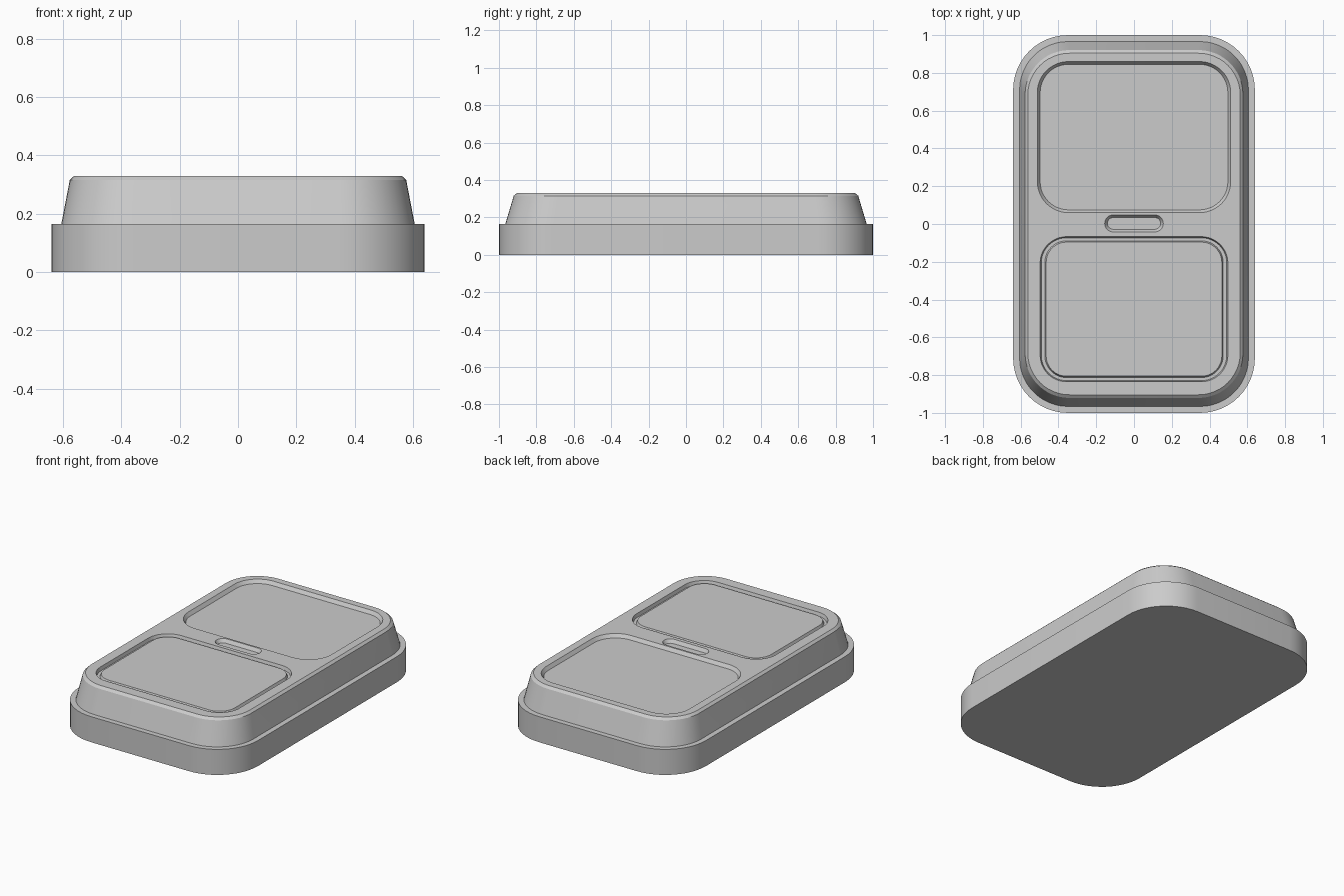
import bpy, bmesh, math

if "Cube" in bpy.data.objects:
    bpy.data.objects.remove(bpy.data.objects["Cube"])

SEG = 12  # segments per rounded corner


def ring(hx, hy, r, z, cx=0.0, cy=0.0):
    """Points of a rounded rectangle at height z."""
    pts = []
    for k, (sx, sy) in enumerate([(1, 1), (-1, 1), (-1, -1), (1, -1)]):
        for i in range(SEG + 1):
            a = math.pi / 2 * (k + i / SEG)
            pts.append((cx + sx * (hx - r) + r * math.cos(a),
                        cy + sy * (hy - r) + r * math.sin(a), z))
    return pts


def loft(name, rings, bottom=True):
    """Skin a stack of rounded rectangles, bottom to top, and cap it."""
    bm = bmesh.new()
    loops = [[bm.verts.new(p) for p in ring(*r)] for r in rings]
    for lo, hi in zip(loops, loops[1:]):
        n = len(lo)
        for i in range(n):
            j = (i + 1) % n
            bm.faces.new((lo[i], lo[j], hi[j], hi[i]))
    bm.faces.new(loops[-1])
    if bottom:
        bm.faces.new(loops[0][::-1])
    bmesh.ops.remove_doubles(bm, verts=bm.verts, dist=1e-5)
    bmesh.ops.recalc_face_normals(bm, faces=bm.faces)
    me = bpy.data.meshes.new(name)
    bm.to_mesh(me)
    bm.free()
    ob = bpy.data.objects.new(name, me)
    bpy.context.collection.objects.link(ob)
    return ob


def activate(ob):
    bpy.ops.object.select_all(action='DESELECT')
    ob.select_set(True)
    bpy.context.view_layer.objects.active = ob


def recess(body, hx, hy, r, cx, cy, slope, depth):
    """Cut a sloped-wall pocket into the top of the body."""
    k = slope / depth
    up = 0.02
    cutter = loft("cutter", [
        (hx - slope, hy - slope, r - slope, TOP - depth, cx, cy),
        (hx + k * up, hy + k * up, r + k * up, TOP + up, cx, cy)])
    cutter.hide_render = True
    mod = body.modifiers.new("pocket", 'BOOLEAN')
    mod.operation = 'DIFFERENCE'
    mod.solver = 'EXACT'
    mod.object = cutter
    activate(body)
    bpy.ops.object.modifier_apply(modifier=mod.name)
    bpy.data.objects.remove(cutter)


TOP = 0.33

# Case: straight base, narrow shoulder, tapered upper body, chamfered top
case = loft("case", [
    (0.64, 1.0, 0.29, 0.0),
    (0.64, 1.0, 0.29, 0.165),
    (0.606, 0.966, 0.257, 0.165),
    (0.577, 0.921, 0.235, 0.316),
    (0.562, 0.904, 0.220, TOP)])

# Rear tray, front pocket and centre slot
recess(case, 0.512, 0.40, 0.165, 0.0, 0.46, 0.015, 0.022)
recess(case, 0.497, 0.384, 0.14, 0.0, -0.451, 0.006, 0.022)
recess(case, 0.155, 0.045, 0.0449, 0.0, 0.003, 0.014, 0.022)

# Raised plate inside the front pocket
plate = loft("front_plate", [
    (0.472, 0.362, 0.115, TOP - 0.022, 0.0, -0.451),
    (0.465, 0.355, 0.108, TOP - 0.006, 0.0, -0.451)], bottom=False)

for ob in (case, plate):
    activate(ob)
    bpy.ops.object.shade_smooth_by_angle(angle=math.radians(20))
